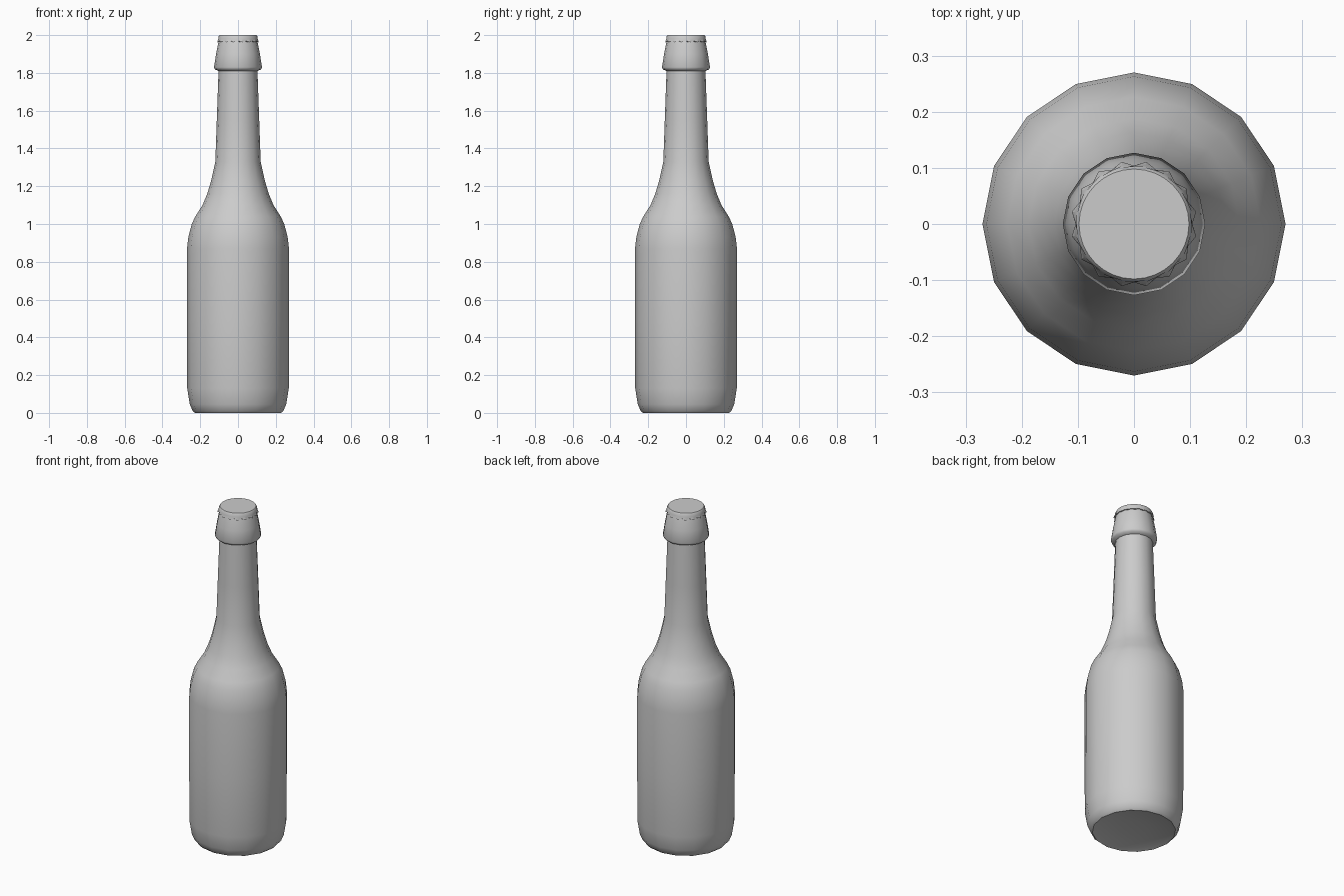
import bpy, bmesh, math

if "Cube" in bpy.data.objects:
    bpy.data.objects.remove(bpy.data.objects["Cube"])

grey = bpy.data.materials.new("grey")
grey.diffuse_color = (0.6, 0.6, 0.6, 1)
grey.use_nodes = True
grey.node_tree.nodes["Principled BSDF"].inputs["Base Color"].default_value = grey.diffuse_color


def loft(name, rings, sides, angle):
    """Skin rings; each ring is a function of the step number giving (radius, z)."""
    bm = bmesh.new()
    loops = []
    for ring in rings:
        loop = []
        for i in range(sides):
            a = 2 * math.pi * i / sides
            r, z = ring(i)
            loop.append(bm.verts.new((r * math.cos(a), r * math.sin(a), z)))
        loops.append(loop)
    for low, high in zip(loops, loops[1:]):
        for i in range(sides):
            j = (i + 1) % sides
            bm.faces.new((low[i], low[j], high[j], high[i]))
    bm.faces.new(list(reversed(loops[0])))
    bm.faces.new(loops[-1])
    bmesh.ops.recalc_face_normals(bm, faces=bm.faces)
    mesh = bpy.data.meshes.new(name)
    bm.to_mesh(mesh)
    bm.free()
    mesh.materials.append(grey)
    obj = bpy.data.objects.new(name, mesh)
    bpy.context.collection.objects.link(obj)
    bpy.ops.object.select_all(action='DESELECT')
    obj.select_set(True)
    bpy.context.view_layer.objects.active = obj
    bpy.ops.object.shade_smooth_by_angle(angle=math.radians(angle))
    return obj


# Bottle: shallow hollow base, straight body, sloping shoulder, neck and flared collar
profile = [
    (0.08, 0.02), (0.20, 0.008), (0.228, 0.0), (0.241, 0.012), (0.255, 0.045),
    (0.269, 0.13), (0.270, 0.48), (0.270, 0.87), (0.263, 0.93), (0.245, 1.00),
    (0.226, 1.04), (0.188, 1.10), (0.163, 1.16), (0.142, 1.23), (0.120, 1.33),
    (0.112, 1.56), (0.103, 1.81), (0.122, 1.818), (0.127, 1.83), (0.116, 1.90),
    (0.104, 1.962), (0.096, 1.985),
]
loft("bottle", [lambda i, p=p: p for p in profile], 16, 50)

# Crown cap: round top with a crimped skirt of sixteen teeth
loft("cap", [
    lambda i: (0.098, 1.966),
    lambda i: (0.113, 1.962) if i % 2 else (0.104, 1.970),
    lambda i: (0.106, 1.980) if i % 2 else (0.103, 1.980),
    lambda i: (0.103, 1.993),
    lambda i: (0.098, 2.0),
], 32, 35)
